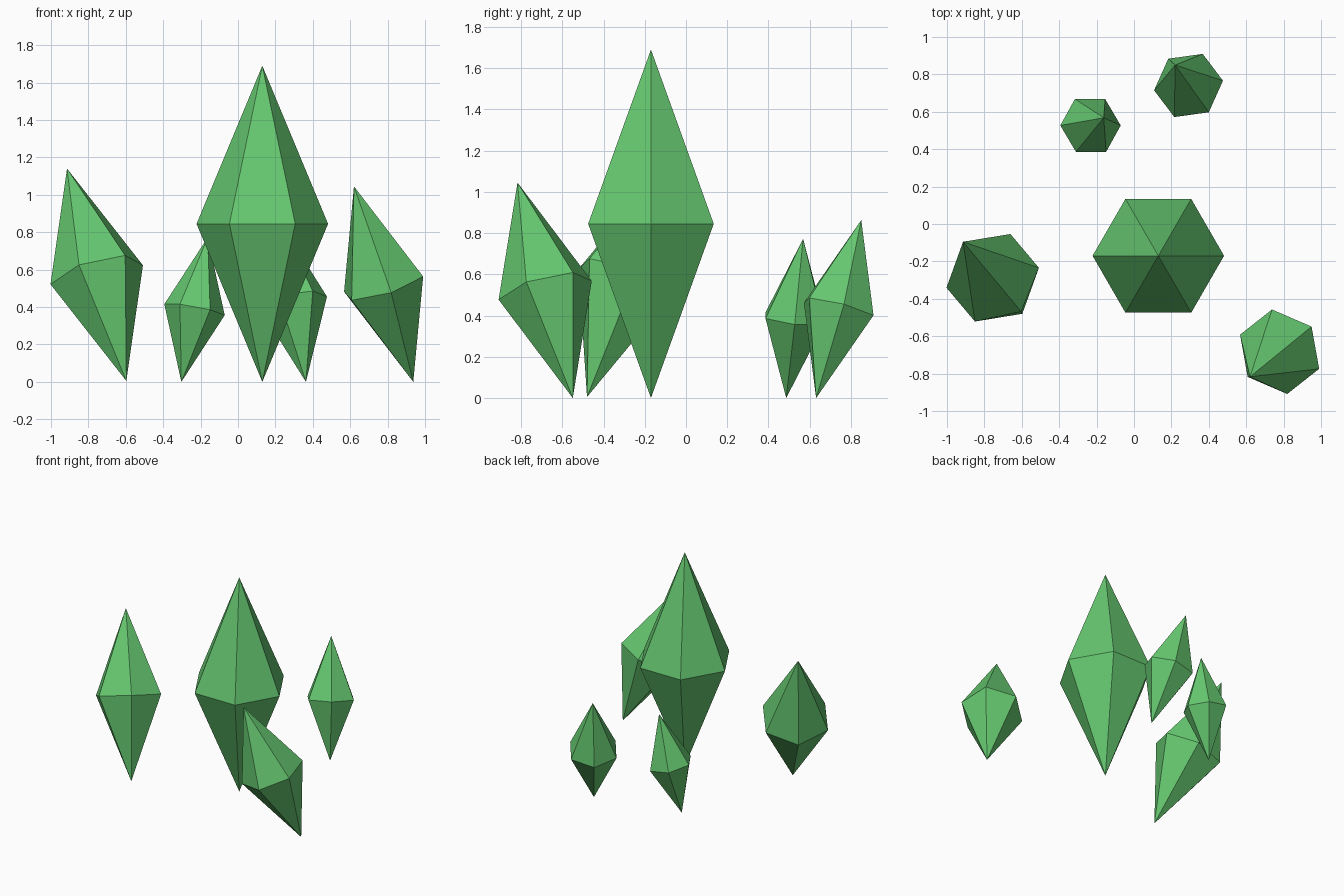
import bpy
import bmesh
from math import cos, sin, tau
from mathutils import Vector

SIDES = 6
GIRTH = 0.208  # ring radius relative to crystal length

cube = bpy.data.objects.get("Cube")
if cube:
    bpy.data.objects.remove(cube, do_unlink=True)

# Single green crystal material
green = bpy.data.materials.new("crystal_green")
green.use_nodes = True
colour = (0.13, 0.57, 0.16, 1.0)
green.diffuse_color = colour
green.node_tree.nodes["Principled BSDF"].inputs["Base Color"].default_value = colour


def crystal(name, bottom, top, corner):
    """Six-sided double pyramid between two tips; corner is the plan
    direction of one ring corner and sets the roll about the axis."""
    bottom, top = Vector(bottom), Vector(top)
    axis = top - bottom
    radius = axis.length * GIRTH
    axis.normalize()
    # Choose the corner height that makes it perpendicular to the axis
    cx, cy = corner
    u = Vector((cx, cy, -(cx * axis.x + cy * axis.y) / axis.z)).normalized()
    v = axis.cross(u)
    middle = (bottom + top) / 2

    bm = bmesh.new()
    low, high = bm.verts.new(bottom), bm.verts.new(top)
    ring = []
    for i in range(SIDES):
        a = tau * i / SIDES
        ring.append(bm.verts.new(middle + radius * (cos(a) * u + sin(a) * v)))
    for i, here in enumerate(ring):
        after = ring[(i + 1) % SIDES]
        bm.faces.new((here, after, high))
        bm.faces.new((after, here, low))

    # Put the origin at the lower tip
    bmesh.ops.translate(bm, verts=bm.verts, vec=-bottom)
    mesh = bpy.data.meshes.new(name)
    bm.to_mesh(mesh)
    bm.free()
    mesh.materials.append(green)
    obj = bpy.data.objects.new(name, mesh)
    obj.location = bottom
    bpy.context.collection.objects.link(obj)
    return obj


# Tall upright crystal
crystal("main_crystal", (0.13, -0.17, 0.0), (0.13, -0.17, 1.69), (1, 0))
# Leaning crystals around it
crystal("right_crystal", (-0.597, -0.48, 0.005), (-0.914, -0.095, 1.14), (-0.245, -0.053))
crystal("front_left_crystal", (0.937, -0.549, 0.0), (0.62, -0.817, 1.045), (0.213, -0.092))
crystal("back_right_crystal", (-0.303, 0.486, 0.0), (-0.162, 0.568, 0.772), (-0.16, 0.0))
crystal("back_left_crystal", (0.363, 0.631, 0.0), (0.22, 0.85, 0.863), (0.18, 0.025))
